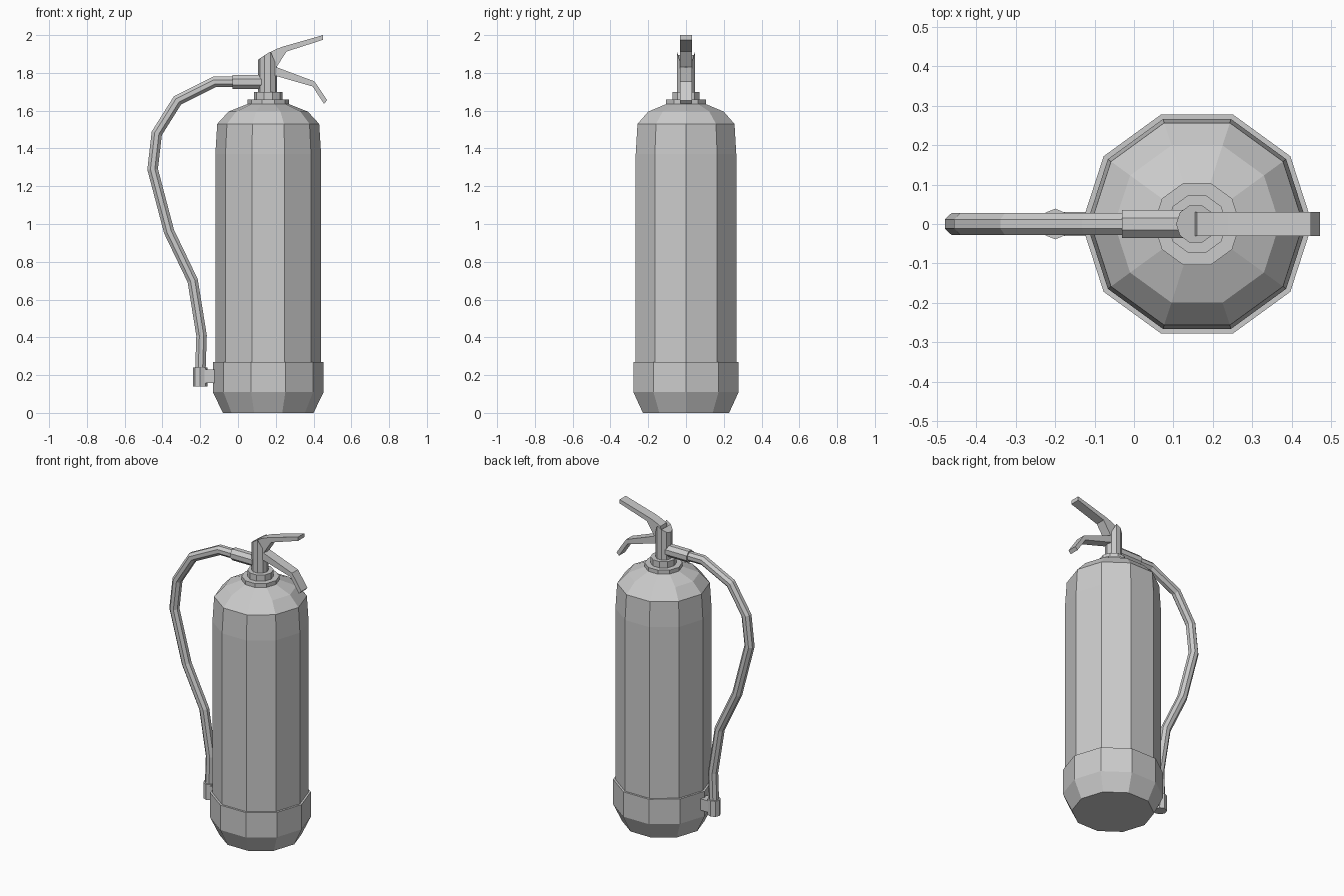
import bpy, bmesh, math
from mathutils import Vector

if "Cube" in bpy.data.objects:
    bpy.data.objects.remove(bpy.data.objects["Cube"], do_unlink=True)

grey = bpy.data.materials.new("plain grey")
grey.use_nodes = True
COLOUR = (0.6, 0.6, 0.6, 1)
grey.diffuse_color = COLOUR
grey.node_tree.nodes["Principled BSDF"].inputs["Base Color"].default_value = COLOUR

AXIS_X = 0.16  # centre line of the tank


def finish(name, bm):
    bmesh.ops.recalc_face_normals(bm, faces=bm.faces)
    mesh = bpy.data.meshes.new(name)
    bm.to_mesh(mesh)
    bm.free()
    mesh.materials.append(grey)
    obj = bpy.data.objects.new(name, mesh)
    bpy.context.collection.objects.link(obj)
    return obj


def skin(name, rings):
    """Join rings of points into a closed tube with end caps."""
    bm = bmesh.new()
    loops = [[bm.verts.new(p) for p in ring] for ring in rings]
    n = len(loops[0])
    for a, b in zip(loops, loops[1:]):
        for i in range(n):
            j = (i + 1) % n
            bm.faces.new((a[i], a[j], b[j], b[i]))
    bm.faces.new(loops[0])
    bm.faces.new(loops[-1])
    return finish(name, bm)


def circle(n, phase=0.0):
    return [(math.cos(math.tau * (i + phase) / n), math.sin(math.tau * (i + phase) / n))
            for i in range(n)]


def lathe(name, profile, x=AXIS_X, sides=10):
    return skin(name, [[(x + r * c, r * s, z) for c, s in circle(sides)]
                       for r, z in profile])


def sweep(name, path, radius, sides=8):
    """Tube along an (x, z) path, mitred at each bend."""
    pts = [Vector(p) for p in path]
    rings = []
    for i, p in enumerate(pts):
        before = (p - pts[i - 1]).normalized() if i else None
        after = (pts[i + 1] - p).normalized() if i < len(pts) - 1 else None
        t = ((before or after) + (after or before)).normalized()
        wide = radius / t.dot(after or before)
        side = Vector((-t.y, t.x))
        rings.append([(p.x + side.x * wide * c, radius * s, p.y + side.y * wide * c)
                      for c, s in circle(sides, 0.5)])
    return skin(name, rings)


def plate(name, outline, half_width):
    """Extrude an (x, z) outline across y."""
    return skin(name, [[(x, y, z) for x, z in outline]
                       for y in (-half_width, half_width)])


# Tank and its foot
lathe("tank", [(0.27, 0.2), (0.28, 0.27), (0.28, 1.37), (0.27, 1.53),
               (0.21, 1.595), (0.11, 1.635)])
lathe("foot", [(0.24, 0), (0.293, 0.11), (0.293, 0.27), (0.27, 0.27)])

# Neck collars
lathe("lower_collar", [(0.11, 1.62), (0.11, 1.66), (0.07, 1.66)])
lathe("upper_collar", [(0.076, 1.65), (0.076, 1.70), (0.04, 1.70)])

# Valve post, its top rising to a ridge and then dropping behind the handles
post = lathe("valve_post", [(0.05, 1.69), (0.05, 1.87)], x=0.157)
for v in post.data.vertices:
    if v.co.z > 1.8:
        rise = 1.87 + 0.7 * (v.co.x - 0.107)
        drop = 1.83 + 2.4 * (0.207 - v.co.x)
        v.co.z = min(rise, drop)

# Squeeze handles
plate("upper_handle", [(0.15, 1.86), (0.16, 1.905), (0.20, 1.925), (0.24, 1.94),
                       (0.45, 2.0), (0.45, 1.975), (0.257, 1.913), (0.20, 1.825)], 0.031)
plate("lower_handle", [(0.17, 1.845), (0.204, 1.83), (0.405, 1.755), (0.472, 1.655),
                       (0.455, 1.637), (0.395, 1.728), (0.204, 1.783), (0.17, 1.79)], 0.031)

# Hose with its fitting, nozzle and clip
sweep("hose_fitting", [(0.13, 1.752), (-0.03, 1.752)], 0.039)
sweep("hose", [(0.0, 1.752), (-0.125, 1.752), (-0.32, 1.655), (-0.43, 1.48),
               (-0.452, 1.29), (-0.365, 0.96), (-0.24, 0.70), (-0.193, 0.41),
               (-0.2, 0.2)], 0.03)
lathe("nozzle", [(0.039, 0.14), (0.039, 0.24)], x=-0.2, sides=8)
plate("nozzle_clip", [(-0.2, 0.157), (-0.1, 0.157), (-0.1, 0.23), (-0.2, 0.23)], 0.03)
